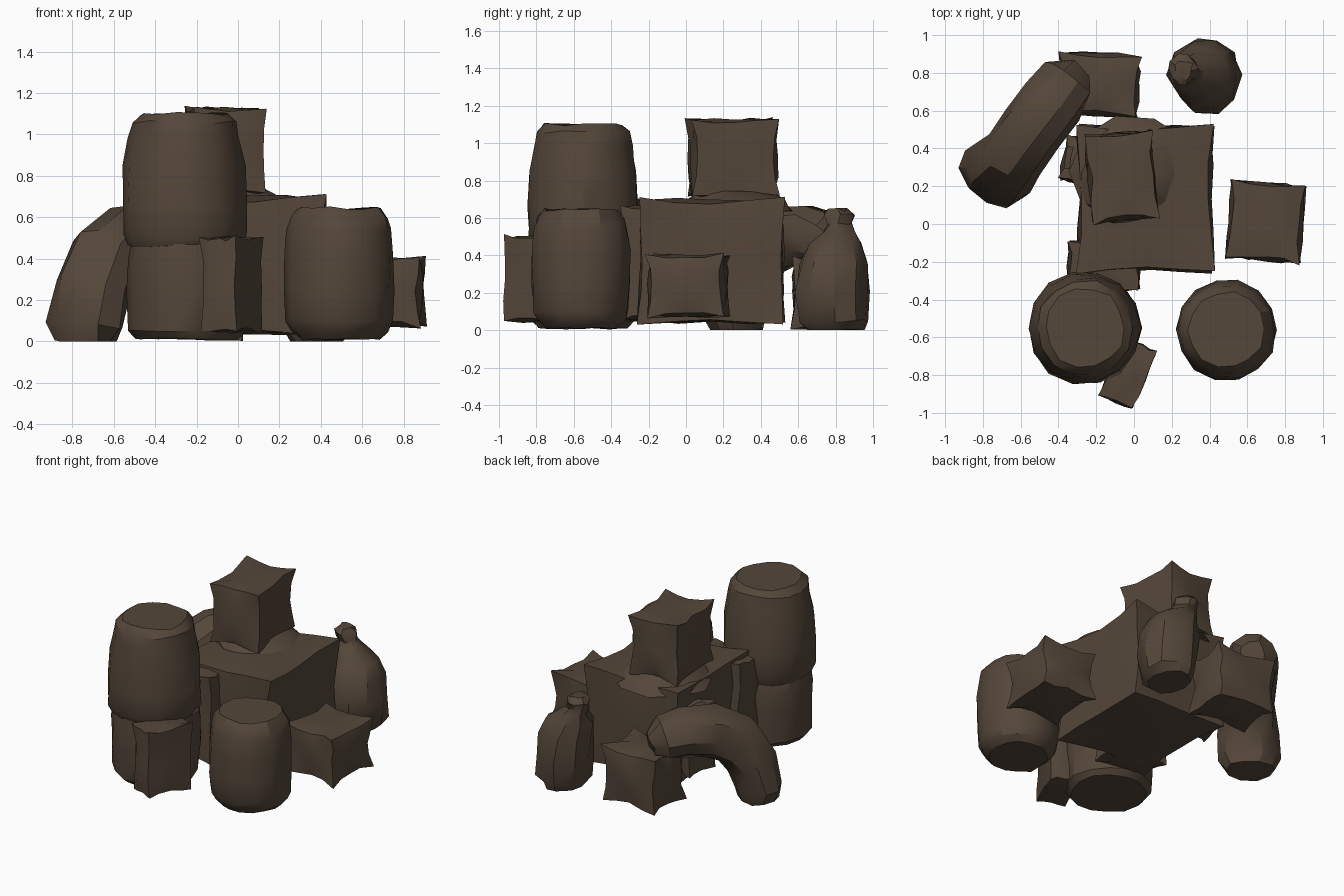
import bpy, bmesh, math, random
from mathutils import Vector, Matrix

if "Cube" in bpy.data.objects:
    bpy.data.objects.remove(bpy.data.objects["Cube"])

random.seed(4)
brown = bpy.data.materials.new("dark brown")
brown.diffuse_color = (0.09, 0.062, 0.042, 1)
brown.use_nodes = True
brown.node_tree.nodes["Principled BSDF"].inputs["Base Color"].default_value = brown.diffuse_color
X, Y, Z = Vector((1, 0, 0)), Vector((0, 1, 0)), Vector((0, 0, 1))


def finish(name, bm, jitter=0.008, angle=32):
    for v in bm.verts:
        v.co += Vector([random.uniform(-jitter, jitter) for _ in range(3)])
        v.co.z = max(v.co.z, 0)
    bmesh.ops.recalc_face_normals(bm, faces=bm.faces)
    me = bpy.data.meshes.new(name)
    bm.to_mesh(me)
    bm.free()
    me.materials.append(brown)
    ob = bpy.data.objects.new(name, me)
    bpy.context.collection.objects.link(ob)
    bpy.ops.object.select_all(action='DESELECT')
    ob.select_set(True)
    bpy.context.view_layer.objects.active = ob
    bpy.ops.object.shade_smooth_by_angle(angle=math.radians(angle))
    return ob


def loft(name, rings, sides=12, jitter=0.008):
    """Rings of (centre, radius_a, radius_b, axis_a, axis_b), capped at both ends."""
    bm = bmesh.new()
    loops = []
    for c, ra, rb, a, b in rings:
        loops.append([bm.verts.new(c + a * ra * math.cos(t) + b * rb * math.sin(t))
                      for t in (2 * math.pi * i / sides for i in range(sides))])
    for p, q in zip(loops, loops[1:]):
        for i in range(sides):
            j = (i + 1) % sides
            bm.faces.new((p[i], p[j], q[j], q[i]))
    bm.faces.new(loops[0])
    bm.faces.new(loops[-1])
    return finish(name, bm, jitter)


def barrel(name, x, y, profile, sides=14):
    return loft(name, [(Vector((x, y, z)), r, r, X, Y) for r, z in profile], sides)


def crate(name, centre, size, turn=0, face=0.03, edge=0.08, cuts=3, jitter=0.01):
    """Worn box: pointed corners, with faces and edges pulled in between them."""
    bm = bmesh.new()
    bmesh.ops.create_cube(bm, size=2)
    bmesh.ops.subdivide_edges(bm, edges=bm.edges, cuts=cuts, use_grid_fill=True)

    def pull(u, v):
        u, v = u * u, v * v
        return (1 - face * (1 - u) * (1 - v)
                - edge * (u ** 3 * (1 - v) + v ** 3 * (1 - u)))
    for v in bm.verts:
        x, y, z = v.co
        v.co = (x * pull(y, z), y * pull(x, z), z * pull(x, y))
    bm.transform(Matrix.Translation(centre) @ Matrix.Rotation(math.radians(turn), 4, 'Z')
                 @ Matrix.Diagonal((size[0] / 2, size[1] / 2, size[2] / 2, 1)))
    return finish(name, bm, jitter)


# crates
crate("large_crate", (0.06, 0.135, 0.37), (0.72, 0.78, 0.67), 0, 0.03, 0.07)
crate("top_crate", (-0.065, 0.25, 0.92), (0.36, 0.47, 0.42), 5, 0.03, 0.1)
crate("side_crate", (0.70, 0.01, 0.24), (0.40, 0.42, 0.34), -4, 0.03, 0.14)
crate("front_box", (-0.03, -0.79, 0.275), (0.19, 0.33, 0.46), -24, 0, 0.06)
crate("back_bundle", (-0.19, 0.74, 0.20), (0.43, 0.33, 0.38), -3, 0, 0.12)
crate("crate_filler", (-0.16, -0.22, 0.36), (0.38, 0.26, 0.62), 0, 0, 0.08)
crate("sack_filler", (-0.29, 0.34, 0.33), (0.17, 0.24, 0.48), -10, 0, 0.1)

# slumped collar under the top crate
loft("crate_collar", [(Vector((0.0, 0.28, 0.64)), 0.34, 0.30, X, Y),
                      (Vector((-0.03, 0.27, 0.69)), 0.25, 0.27, X, Y),
                      (Vector((-0.05, 0.26, 0.74)), 0.17, 0.21, X, Y)], 10)

# barrels
barrel("left_lower_barrel", -0.25, -0.55,
       [(0.24, 0.01), (0.275, 0.05), (0.29, 0.25), (0.285, 0.40), (0.275, 0.48)])
barrel("left_upper_barrel", -0.26, -0.55,
       [(0.27, 0.46), (0.30, 0.51), (0.30, 0.66), (0.29, 0.85),
        (0.265, 0.99), (0.255, 1.06), (0.21, 1.10)])
barrel("right_barrel", 0.49, -0.56,
       [(0.19, 0.01), (0.235, 0.05), (0.255, 0.10), (0.265, 0.25), (0.265, 0.42),
        (0.255, 0.54), (0.235, 0.60), (0.20, 0.645)])

# jug with a leaning neck
loft("jug", [(Vector((x, y, z)), a, b, X, Y) for x, y, z, a, b in (
    (0.38, 0.80, 0.0, 0.13, 0.15), (0.39, 0.79, 0.05, 0.165, 0.19),
    (0.385, 0.785, 0.20, 0.18, 0.205), (0.37, 0.79, 0.36, 0.18, 0.19),
    (0.34, 0.80, 0.46, 0.16, 0.14), (0.29, 0.81, 0.53, 0.09, 0.09),
    (0.27, 0.82, 0.57, 0.07, 0.07), (0.26, 0.82, 0.62, 0.08, 0.08),
    (0.26, 0.82, 0.645, 0.05, 0.05))], 10, 0.012)

# long sack that rises from the ground and droops over the bundle behind:
# each point is x, y, z, sideways radius, thickness radius
side = Vector((0.6, -0.8, 0)).normalized()
path = [(-0.74, 0.27, 0.0, 0.16, 0.13), (-0.74, 0.26, 0.08, 0.20, 0.155),
        (-0.71, 0.29, 0.25, 0.19, 0.165), (-0.64, 0.37, 0.41, 0.175, 0.175),
        (-0.54, 0.50, 0.49, 0.17, 0.175), (-0.43, 0.65, 0.51, 0.17, 0.165),
        (-0.35, 0.76, 0.49, 0.15, 0.14), (-0.30, 0.82, 0.46, 0.08, 0.08)]
pts = [Vector(p[:3]) for p in path]
rings = []
for i, p in enumerate(path):
    t = (pts[min(i + 1, len(pts) - 1)] - pts[max(i - 1, 0)]).normalized()
    if i == 0:
        t = Z.copy()
    a = Vector((0.8, -0.6, 0))
    a = (a - t * a.dot(t)).normalized()
    rings.append((pts[i], p[3], p[4], a, t.cross(a)))
loft("draped_sack", rings, 10, 0.012)
